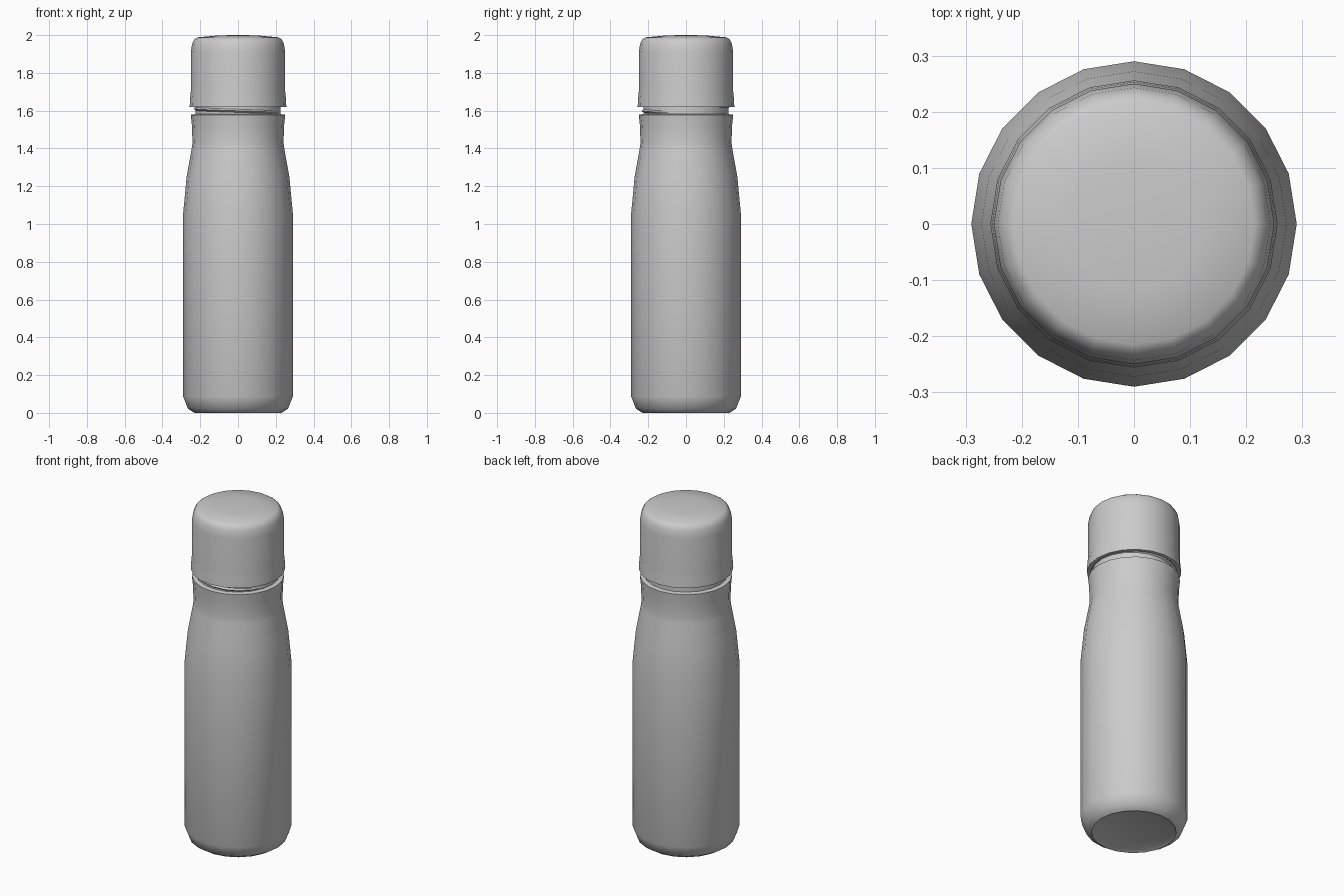
import bpy, math

if "Cube" in bpy.data.objects:
    bpy.data.objects.remove(bpy.data.objects["Cube"])

SIDES = 20


def finish(name, verts, faces):
    mesh = bpy.data.meshes.new(name)
    mesh.from_pydata(verts, [], faces)
    mesh.validate()
    obj = bpy.data.objects.new(name, mesh)
    bpy.context.collection.objects.link(obj)
    bpy.ops.object.select_all(action='DESELECT')
    obj.select_set(True)
    bpy.context.view_layer.objects.active = obj
    bpy.ops.object.mode_set(mode='EDIT')
    bpy.ops.mesh.select_all(action='SELECT')
    bpy.ops.mesh.normals_make_consistent(inside=False)
    bpy.ops.object.mode_set(mode='OBJECT')
    bpy.ops.object.shade_smooth_by_angle(angle=math.radians(40))
    return obj


def lathe(name, profile):
    """Spin (radius, z) points round z; the first and last rings are closed."""
    verts, faces = [], []
    for r, z in profile:
        for i in range(SIDES):
            a = 2 * math.pi * i / SIDES
            verts.append((r * math.cos(a), r * math.sin(a), z))
    for k in range(len(profile) - 1):
        for i in range(SIDES):
            j = (i + 1) % SIDES
            faces.append((k * SIDES + i, k * SIDES + j,
                          (k + 1) * SIDES + j, (k + 1) * SIDES + i))
    faces.append(tuple(range(SIDES)))
    last = (len(profile) - 1) * SIDES
    faces.append(tuple(range(last, last + SIDES)))
    return finish(name, verts, faces)


# Bottle body: rounded foot, straight wall, shoulder, flared collar and neck
lathe("bottle_body", [
    (0.21, 0.008), (0.23, 0.0), (0.265, 0.022), (0.29, 0.085),
    (0.29, 1.06), (0.272, 1.25), (0.245, 1.40), (0.241, 1.43),
    (0.244, 1.52), (0.25, 1.578), (0.225, 1.582), (0.225, 1.85)])

# Cap: lower lip, straight wall, rounded shoulder, shallow dome, hollow inside
lathe("cap", [
    (0.236, 1.88), (0.236, 1.62), (0.256, 1.62), (0.253, 1.67),
    (0.25, 1.70), (0.25, 1.91), (0.243, 1.955), (0.231, 1.978),
    (0.215, 1.988), (0.12, 1.997), (0.04, 2.0)])

# Screw thread: triangular ridge winding round the neck
verts, faces = [], []
turns, pitch = 3, 0.045
steps = turns * SIDES
for i in range(steps + 1):
    a = -2 * math.pi * i / SIDES
    z = 1.578 + pitch * i / SIDES
    grow = min(1, i / 4, (steps - i) / 4)
    for r, dz in ((0.223, 0.0), (0.225 + 0.010 * grow, 0.010), (0.223, 0.020)):
        verts.append((r * math.cos(a), r * math.sin(a), z + dz))
for i in range(steps):
    for k in range(3):
        n = (k + 1) % 3
        faces.append((3 * i + k, 3 * i + n, 3 * i + 3 + n, 3 * i + 3 + k))
faces += [(0, 1, 2), (3 * steps, 3 * steps + 1, 3 * steps + 2)]
finish("neck_thread", verts, faces)
